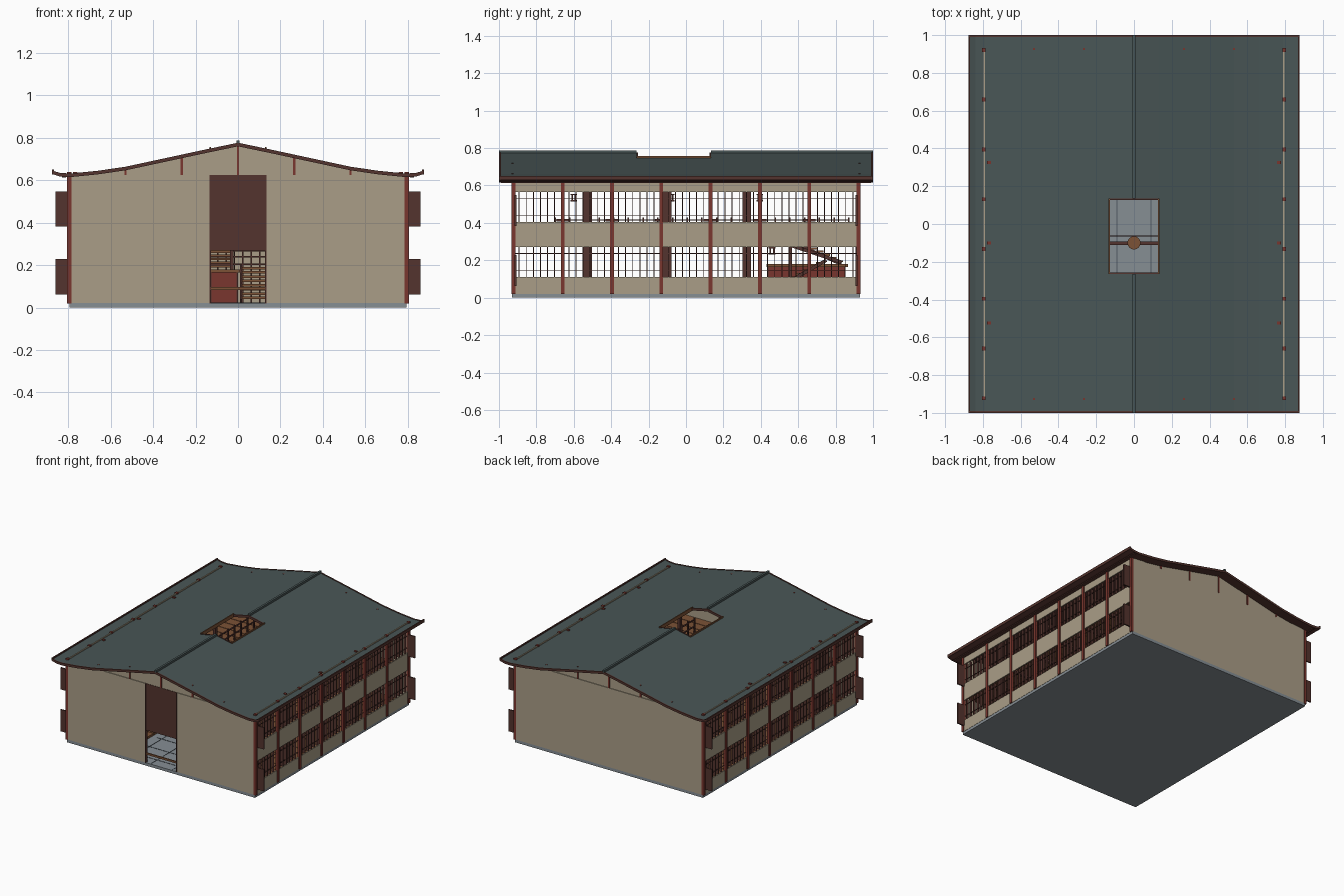
import bpy, bmesh, math
from mathutils import Vector

if "Cube" in bpy.data.objects:
    bpy.data.objects.remove(bpy.data.objects["Cube"])


def mat(name, r, g, b):
    m = bpy.data.materials.new(name)
    lin = [((c / 255 + 0.055) / 1.055) ** 2.4 for c in (r, g, b)]
    m.diffuse_color = (*lin, 1)
    m.use_nodes = True
    m.node_tree.nodes["Principled BSDF"].inputs["Base Color"].default_value = m.diffuse_color
    return m


PLASTER = mat("beige plaster", 170, 158, 135)
SLATE = mat("slate roof", 73, 86, 86)
RED = mat("red timber", 122, 54, 46)
DARK = mat("dark timber", 84, 52, 46)
WOOD = mat("plank wood", 124, 82, 54)
STONE = mat("blue grey stone", 134, 142, 148)
JOINT = mat("stone joint", 80, 90, 98)


def finish(name, bm, *mats):
    bmesh.ops.recalc_face_normals(bm, faces=bm.faces)
    me = bpy.data.meshes.new(name)
    bm.to_mesh(me)
    bm.free()
    ob = bpy.data.objects.new(name, me)
    bpy.context.collection.objects.link(ob)
    for m in mats:
        me.materials.append(m)
    return ob


def boxes(name, m, spans):
    """One object from many (x0, x1, y0, y1, z0, z1) boxes."""
    bm = bmesh.new()
    for x0, x1, y0, y1, z0, z1 in spans:
        vs = bmesh.ops.create_cube(bm, size=1)["verts"]
        for v in vs:
            v.co = Vector(((x0 + x1) / 2 + v.co.x * (x1 - x0),
                           (y0 + y1) / 2 + v.co.y * (y1 - y0),
                           (z0 + z1) / 2 + v.co.z * (z1 - z0)))
    return finish(name, bm, m)


def both(spans):
    """Add the x-mirrored copy of every box."""
    return spans + [(-b[1], -b[0], *b[2:]) for b in spans]


def prism(name, m, outline, slices):
    """Extrude an xz outline along y for every (y0, y1)."""
    bm = bmesh.new()
    for y0, y1 in slices:
        f = bm.faces.new([bm.verts.new((x, y0, z)) for x, z in outline])
        g = bmesh.ops.extrude_face_region(bm, geom=[f])["geom"]
        bmesh.ops.translate(bm, vec=(0, y1 - y0, 0),
                            verts=[v for v in g if isinstance(v, bmesh.types.BMVert)])
    return finish(name, bm, m)


# roof section, half profile
HALF = [(0, .774), (.13, .747), (.27, .717), (.53, .661), (.66, .642),
        (.79, .629), (.84, .632), (.872, .642)]
PROFILE = [(-x, z) for x, z in HALF[:0:-1]] + HALF


def roof_z(x):
    x = abs(x)
    for (a, za), (b, zb) in zip(HALF, HALF[1:]):
        if x <= b:
            return za + (zb - za) * (x - a) / (b - a)
    return HALF[-1][1]


# roof sheet with a light well
YS = [-.995, -.26, .13, .995]
bm = bmesh.new()
grid = [[bm.verts.new((x, y, z)) for y in YS] for x, z in PROFILE]
for i in range(len(PROFILE) - 1):
    for j in range(3):
        if j == 1 and abs(PROFILE[i][0] + PROFILE[i + 1][0]) < .2:
            continue
        bm.faces.new((grid[i][j], grid[i + 1][j], grid[i + 1][j + 1], grid[i][j + 1]))
roof = finish("roof", bm, SLATE, DARK)
if roof.data.polygons[0].normal.z < 0:
    roof.data.flip_normals()
sol = roof.modifiers.new("thickness", "SOLIDIFY")
sol.thickness, sol.offset = .012, -1
sol.material_offset = sol.material_offset_rim = 1

# roof edging and ridge
edge = [(x, z + .003) for x, z in PROFILE] + [(x, z - .014) for x, z in PROFILE[::-1]]
prism("barge_boards", DARK, edge, [(-1, -.99), (.99, 1)])
boxes("eave_boards", DARK, both([(.868, .877, -1, 1, .628, .65)]))
boxes("eave_battens", DARK, both([(.81, .83, -.99, .99, .614, .622)]))
boxes("ridge_cap", SLATE, [(-.008, .008, -1, -.265, .77, .788), (-.008, .008, .135, 1, .77, .788)])
for y in (-.26, .13):
    ends = [(-.13, .75), (0, .777), (.13, .75), (.13, .732), (0, .759), (-.13, .732)]
    prism("light_well_end", DARK, ends, [(y - .004, y + .004)])
boxes("light_well_sides", WOOD, both([(.127, .134, -.264, .134, .73, .757)]))

# base and stone paving joints
boxes("base_slab", STONE, [(-.795, .795, -.93, .93, 0, .022)])
boxes("paving_joints", JOINT,
      [(x - .002, x + .002, -.92, .4, .022, .024) for x in (-.26, -.09, .09, .26)] +
      [(-.3, .3, y - .002, y + .002, .022, .024) for y in (-.85, -.7, -.55, -.4, .2, .35)])

# end walls, doorway and gables
boxes("front_wall", PLASTER, both([(.132, .795, -.93, -.915, .02, .626)]))
boxes("back_wall", PLASTER, [(-.795, .795, .915, .93, .02, .626)])
gable = [(-.79, .622), (.79, .622)] + [(x, z - .011) for x, z in PROFILE[::-1] if abs(x) < .7]
prism("gables", PLASTER, gable, [(-.925, -.915), (.915, .925)])
boxes("gable_posts", RED, [(x - .005, x + .005, y - .005, y + .005, .626, roof_z(x) + .002)
                           for x in (-.53, -.265, 0, .265, .53) for y in (-.927, .927)])
boxes("door_panel", DARK, [(-.132, .132, -.928, -.916, .27, .626)])
boxes("door_bar", WOOD, [(-.132, .132, -.926, -.916, .082, .096)])
boxes("door_jambs", DARK, both([(.128, .134, -.932, -.913, .02, .626)]))

# side walls: three plaster bands with lattice windows between
boxes("side_wall_bands", PLASTER,
      both([(.788, .797, -.92, .92, a, b) for a, b in ((.02, .11), (.272, .405), (.565, .637))]))
FLOORS = ((.11, .272), (.405, .565))
bars = []
for a, b in FLOORS:
    for k in range(7):
        for n in range(1, 7):
            y = -.93 + .2657 * (k + n / 7)
            bars.append((.775, .796, y - .0025, y + .0025, a, b))
    for t in (.22, .78):
        z = a + (b - a) * t
        bars.append((.784, .79, -.92, .92, z - .0015, z + .0015))
boxes("window_lattice", DARK, both(bars))
POSTS = [-.922 + k * .2634 for k in range(8)]
boxes("side_posts", RED, both([(.785, .805, y - .01, y + .01, .02, .64) for y in POSTS]))
boxes("post_brackets", DARK, both([(.755, .785, y - .035, y + .035, .408, .42) for y in POSTS[1:-1]]))

# open shutters at the corners
boxes("shutters", DARK, both([(.8, .86, y - .005, y + .005, a, b) for y in (-.912, .912)
                              for a, b in ((.062, .228), (.382, .548))]))

# inner columns and hanging lanterns
boxes("inner_columns", DARK, both([(.755, .782, y - .022, y + .022, .02, .622)
                                   for y in (-.525, -.1, .325)]))
boxes("column_tops", RED, both([(.757, .778, y - .008, y + .008, .62, .638)
                                for y in (-.525, -.1, .325)]))
lanterns = []
for y, z in ((-.6, .535), (-.08, .535), (.395, .535), (-.53, .25), (.46, .25)):
    lanterns += [(.68, .72, y - .018, y + .018, z + s - .003, z + s + .003) for s in (-.017, .017)]
    lanterns += [(.68, .72, y + s - .004, y + s + .004, z - .015, z + .015) for s in (-.009, .009)]
boxes("lanterns", DARK, both(lanterns))

# raised side floors and upper gallery in planks
planks = []
for k in range(24):
    y = -.91 + k * .0758
    for z in (.02, .295):
        planks.append((.34 if z < .1 else .42, .785, y, y + .071, z, z + .018))
boxes("side_floor_planks", WOOD, both(planks))
boxes("back_gallery", WOOD, [(-.42, .42, .64 + k * .055, .69 + k * .055, .295, .313) for k in range(5)])
boxes("gallery_beams", DARK, both([(.41, .43, -.91, .91, .275, .31)] +
      [(.43, .785, y - .01, y + .01, .277, .295) for y in POSTS[1:-1]]))
rail = [(.415, .425, -.7, .87, z, z + .006) for z in (.36, .412)]
rail += [(.414, .426, -.7 + k * .0785 - .004, -.7 + k * .0785 + .004, .31, .43) for k in range(21)]
boxes("gallery_railing", DARK, both(rail))
boxes("gallery_posts", DARK, both([(.41, .43, y - .012, y + .012, .02, roof_z(.42) - .01)
                                   for y in (-.525, -.1, .325)]))

# beams below the light well with a hanging pot
boxes("well_beams", DARK, [(-.42, .42, -.112, -.092, .3, .318), (-.42, .42, -.067, -.06, .3, .31)])
bm = bmesh.new()
bmesh.ops.create_cone(bm, cap_ends=True, segments=16, radius1=.025, radius2=.035, depth=.05)
bmesh.ops.translate(bm, vec=(0, -.1, .315), verts=bm.verts)
finish("hanging_pot", bm, WOOD)

# rear counter and two stair flights
boxes("counter", RED, [(-.4, .0, .44, .85, .022, .165)])
boxes("counter_top", WOOD, [(-.42, .01, .43, .865, .165, .18)])
boxes("counter_trim", DARK, [(x - .004, x + .004, .434, .442, .022, .165) for x in (-.39, -.26, -.13, -.004)]
      + [(-.4, 0, .434, .442, .09, .098)])
treads = [(.02, .22, .45 + k * .035, .49 + k * .035, .04 + k * .02, .052 + k * .02) for k in range(8)]
treads += [(-.22, -.03, .8 - k * .035, .84 - k * .035, .19 + k * .017, .2 + k * .017) for k in range(7)]
boxes("stair_treads", WOOD, treads)
boxes("stair_newels", DARK, [(x - .008, x + .008, .55, .566, .02, .29) for x in (-.03, .23)])
for x, y0, z0, y1, z1 in ((.015, .45, .03, .75, .2), (.225, .45, .03, .75, .2),
                          (.225, .56, .28, .83, .19), (-.03, .56, .3, .83, .18)):
    s = boxes("stair_stringer", DARK, [(-.005, .005, -.5, .5, -.009, .009)])
    s.location = (x, (y0 + y1) / 2, (z0 + z1) / 2)
    s.scale.y = math.hypot(y1 - y0, z1 - z0)
    s.rotation_euler.x = math.atan2(z1 - z0, y1 - y0)
boxes("back_screen", DARK, [(-.3, .3, .905, .911, z, z + .008) for z in (.2, .235, .265)] +
      [(-.3 + k * .04, -.293 + k * .04, .905, .911, .02, .29) for k in range(16)])
